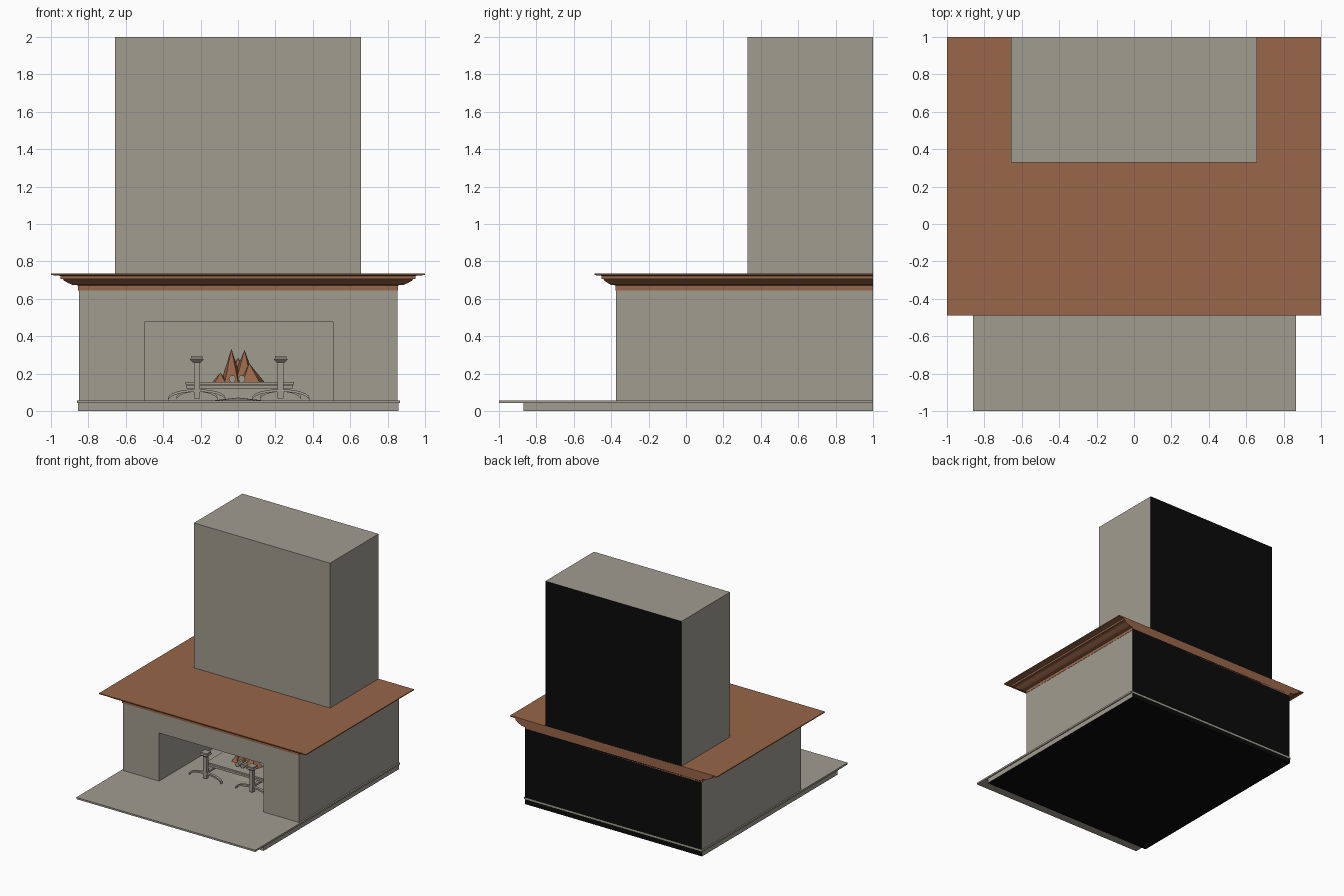
import bpy, bmesh, math
from mathutils import Vector

if "Cube" in bpy.data.objects:
    bpy.data.objects.remove(bpy.data.objects["Cube"])


def material(name, rgb):
    m = bpy.data.materials.new(name)
    m.diffuse_color = (*rgb, 1)
    m.use_nodes = True
    m.node_tree.nodes["Principled BSDF"].inputs["Base Color"].default_value = m.diffuse_color
    return m


STONE = material("warm grey stone", (0.352, 0.332, 0.279))
WOOD = material("brown wood", (0.314, 0.133, 0.065))
BLACK = material("black backing", (0.003, 0.003, 0.003))


def make(name, bm, mats):
    bmesh.ops.recalc_face_normals(bm, faces=bm.faces)
    me = bpy.data.meshes.new(name)
    bm.to_mesh(me)
    bm.free()
    for m in mats:
        me.materials.append(m)
    ob = bpy.data.objects.new(name, me)
    bpy.context.collection.objects.link(ob)
    return ob


def loft(name, rings, mats):
    """Skin a stack of rings with equal point counts, capped at both ends."""
    bm = bmesh.new()
    vs = [[bm.verts.new(p) for p in r] for r in rings]
    n = len(vs[0])
    for a, b in zip(vs, vs[1:]):
        for i in range(n):
            j = (i + 1) % n
            bm.faces.new((a[i], a[j], b[j], b[i]))
    bm.faces.new(vs[0])
    bm.faces.new(vs[-1])
    return make(name, bm, mats)


def rect(x0, x1, y0, y1, z):
    return [(x0, y0, z), (x1, y0, z), (x1, y1, z), (x0, y1, z)]


def box(name, x0, x1, y0, y1, z0, z1, mats=(STONE,)):
    return loft(name, [rect(x0, x1, y0, y1, z0), rect(x0, x1, y0, y1, z1)], mats)


def blacken(ob, *dirs):
    """Give the faces that look along the given directions the black backing."""
    for p in ob.data.polygons:
        if any(p.normal.dot(Vector(d)) > 0.9 for d in dirs):
            p.material_index = 1


BACK, DOWN = (0, 1, 0), (0, 0, -1)
TWO = (STONE, BLACK)

# Hearth
blacken(box("hearth_base", -0.855, 0.857, -0.87, 1, 0, 0.042, TWO), BACK, DOWN)
box("hearth_slab", -0.862, 0.866, -1, 1, 0.042, 0.057)

# Chimney breast with firebox opening
body = box("fireplace_body", -0.85, 0.853, -0.375, 1, 0.057, 0.66, TWO)
blacken(body, BACK)
cutter = box("firebox_cutter", -0.5, 0.507, -0.6, 0.5, 0.02, 0.477)
cutter.hide_render = True
cutter.hide_viewport = True
mod = body.modifiers.new("firebox", 'BOOLEAN')
mod.operation = 'DIFFERENCE'
mod.solver = 'EXACT'
mod.object = cutter
bpy.context.view_layer.objects.active = body
bpy.ops.object.modifier_apply(modifier=mod.name)
bpy.data.objects.remove(cutter)

# Chimney
blacken(box("chimney", -0.657, 0.658, 0.33, 1, 0.73, 2, TWO), BACK)

# Mantel: moulding profile (overhang, height) swept round front and sides
profile = [(.003, .645), (.003, .672), (.035, .675), (.055, .684), (.07, .692),
           (.08, .697), (.08, .704), (.097, .707), (.097, .723), (.148, .727), (.148, .735)]
loft("mantel", [rect(-0.852 - d, 0.852 + d, -0.375 - 0.78 * d, 1, z)
                for d, z in profile], (WOOD,))


def arch(name, cx, y, half, height):
    """Bowed foot bar spanning left to right."""
    rings = []
    for i in range(13):
        a = math.pi * i / 12
        x, z = cx - half * math.cos(a), 0.057 + (height - 0.014) * math.sin(a)
        rings.append([(x, y - 0.012, z), (x, y + 0.012, z),
                      (x, y + 0.012, z + 0.014), (x, y - 0.012, z + 0.014)])
    loft(name, rings, (STONE,))


# Andirons
for side, cx in (("left", -0.22), ("right", 0.228)):
    y = -0.13
    arch(side + "_front_foot", cx, y, 0.153, 0.06)
    arch(side + "_back_foot", cx, 0.3, 0.11, 0.06)
    box(side + "_post", cx - 0.016, cx + 0.016, y - 0.016, y + 0.016, 0.068, 0.266)
    loft(side + "_post_cap", [rect(cx - r, cx + r, y - r, y + r, z) for r, z in
         ((0.022, 0.26), (0.037, 0.275), (0.03, 0.283), (0.03, 0.295))], (STONE,))
    box(side + "_log_bar", cx - 0.012, cx + 0.012, y, 0.31, 0.105, 0.122)

# Grate: cross bars under a thin tray
for i in range(4):
    yb = -0.02 + 0.1 * i
    box(f"grate_bar_{i}", -0.275, 0.295, yb - 0.014, yb + 0.014, 0.12, 0.138)
box("grate_tray", -0.28, 0.3, -0.04, 0.31, 0.143, 0.155)
for i, x in enumerate((-0.22, 0.228)):
    box(f"tray_support_{i}", x - 0.012, x + 0.012, -0.03, 0.3, 0.136, 0.145)


def cone(name, x, y, z, r, h, sides, mat, lean=0.0):
    bm = bmesh.new()
    bmesh.ops.create_cone(bm, cap_ends=True, segments=sides, radius1=r, radius2=0, depth=h)
    for v in bm.verts:
        top = v.co.z > 0
        v.co += Vector((x + (lean if top else 0), y, z + h / 2))
    make(name, bm, (mat,))


# Ash mound below the grate
cone("ash_mound", 0, 0.13, 0.057, 0.13, 0.015, 16, STONE)

# Faceted flames: x, y, radius, height, lean
for i, (x, y, r, h, l) in enumerate(((-0.035, 0.13, 0.06, 0.178, 0),
                                     (0.03, 0.15, 0.07, 0.172, 0.005),
                                     (0.07, 0.12, 0.075, 0.1, -0.01),
                                     (-0.095, 0.12, 0.045, 0.05, 0),
                                     (0.0, 0.2, 0.085, 0.13, 0))):
    cone(f"flame_{i}", x, y, 0.155, r, h, 5, WOOD, l)

# Small pale log ends in front of the flames
for i, (x, z) in enumerate(((-0.03, 0.172), (0.02, 0.172))):
    ring = [(x + 0.02 * math.cos(k * math.pi / 3), z + 0.02 * math.sin(k * math.pi / 3))
            for k in range(6)]
    loft(f"log_{i}", [[(px, yy, pz) for px, pz in ring] for yy in (0.03, 0.2)], (STONE,))
